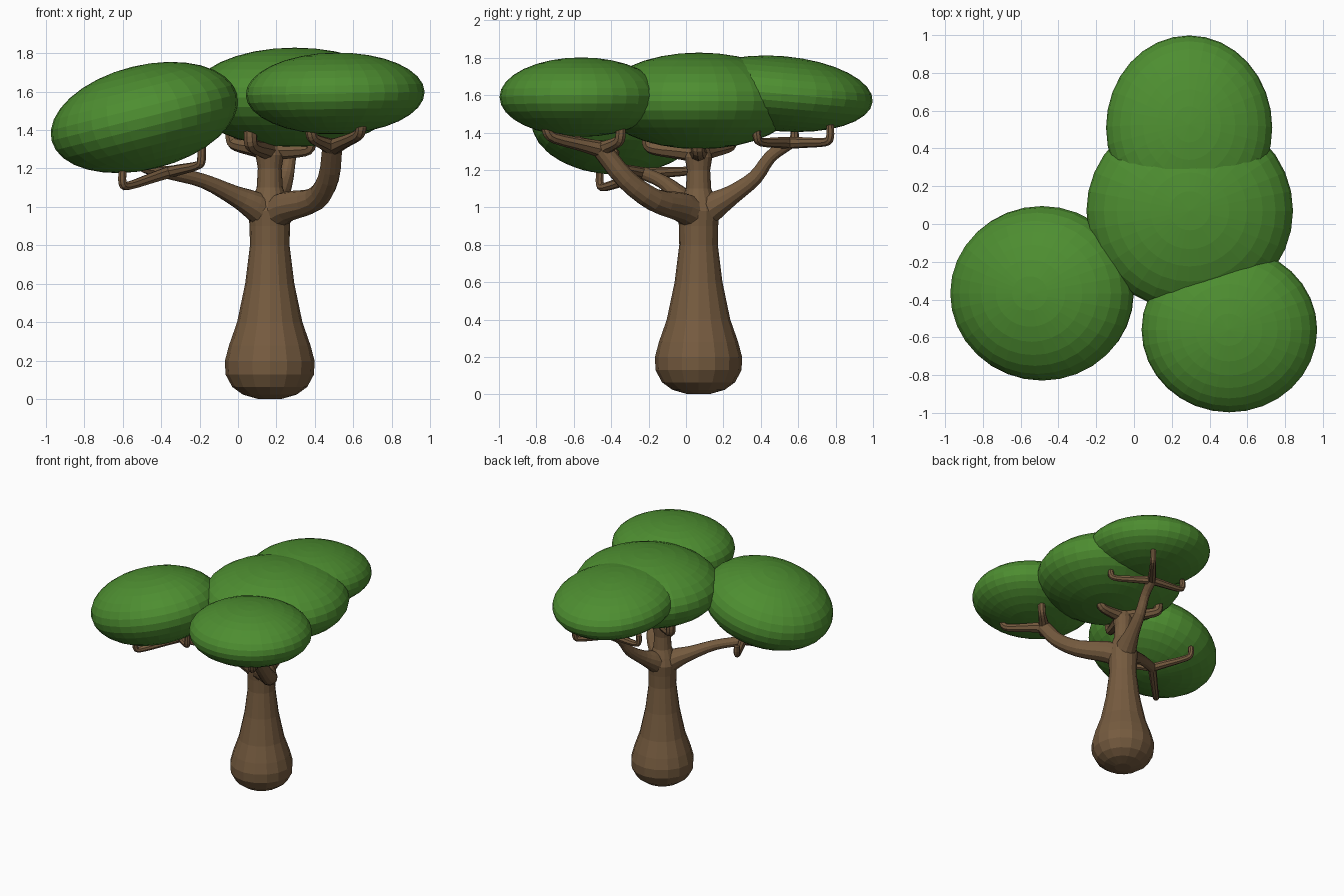
import bpy, bmesh, math
from mathutils import Vector, Euler

if "Cube" in bpy.data.objects:
    bpy.data.objects.remove(bpy.data.objects["Cube"])


def material(name, color):
    m = bpy.data.materials.new(name)
    m.diffuse_color = (*color, 1)
    m.use_nodes = True
    m.node_tree.nodes["Principled BSDF"].inputs["Base Color"].default_value = m.diffuse_color
    return m


BARK = material("bark", (0.18, 0.105, 0.05))
LEAF = material("leaves", (0.075, 0.27, 0.03))


def finish(bm, name, mat):
    bmesh.ops.recalc_face_normals(bm, faces=bm.faces)
    me = bpy.data.meshes.new(name)
    bm.to_mesh(me)
    bm.free()
    ob = bpy.data.objects.new(name, me)
    me.materials.append(mat)
    bpy.context.collection.objects.link(ob)
    return ob


def smooth_path(pts, steps):
    """Catmull-Rom through (x, y, z, radius) points."""
    p = [Vector(q) for q in pts]
    p = [2 * p[0] - p[1]] + p + [2 * p[-1] - p[-2]]
    out = []
    for i in range(1, len(p) - 2):
        a, b, c, d = p[i - 1:i + 3]
        for s in range(steps):
            t = s / steps
            out.append(0.5 * (2 * b + (c - a) * t + (2 * a - 5 * b + 4 * c - d) * t * t
                              + (3 * b - a - 3 * c + d) * t ** 3))
    return out + [p[-2]]


def tube(bm, pts, sides, steps=3):
    """Tapered closed tube along a smoothed path, with a rounded tip."""
    path = smooth_path(pts, steps)
    pos = [Vector(q[:3]) for q in path]
    rad = [q[3] for q in path]
    end = (pos[-1] - pos[-2]).normalized()
    pos.append(pos[-1] + end * rad[-1] * 0.4)
    rad.append(rad[-1] * 0.6)
    n = len(pos)
    side = None
    rings = []
    for i in range(n):
        t = (pos[min(i + 1, n - 1)] - pos[max(i - 1, 0)]).normalized()
        if side is None:
            side = t.orthogonal()
        side = (side - t * side.dot(t)).normalized()
        up = t.cross(side)
        rings.append([bm.verts.new(pos[i] + rad[i] * (
            side * math.cos(2 * math.pi * k / sides) + up * math.sin(2 * math.pi * k / sides)))
            for k in range(sides)])
    for a, b in zip(rings, rings[1:]):
        for k in range(sides):
            j = (k + 1) % sides
            bm.faces.new((a[k], a[j], b[j], b[k]))
    bm.faces.new(rings[0][::-1])
    bm.faces.new(rings[-1])


CX, CY = 0.165, 0.067

# Bulbous trunk, narrowing to a neck and then a central stem
profile = [(0.002, 0.06), (0.025, 0.14), (0.065, 0.195), (0.13, 0.23), (0.2, 0.233),
           (0.28, 0.212), (0.4, 0.17), (0.6, 0.128), (0.8, 0.103), (0.9, 0.105),
           (0.98, 0.112), (1.04, 0.092), (1.1, 0.068), (1.2, 0.062), (1.27, 0.074), (1.31, 0.06)]
bm = bmesh.new()
tube(bm, [(CX, CY, z, r) for z, r in profile], 16, 1)
finish(bm, "trunk", BARK)

# Each limb: main path with radii, then three twigs (elbow x, y, z and tip height)
limbs = {
    "left_branch": (
        [(CX, CY, 0.95, 0.09), (0.08, 0.02, 1.01, 0.075), (-0.02, -0.03, 1.06, 0.053),
         (-0.18, -0.12, 1.135, 0.038), (-0.36, -0.22, 1.18, 0.036)],
        [(-0.6, -0.46, 1.1, 1.19), (-0.5, 0.06, 1.2, 1.28), (-0.19, -0.38, 1.22, 1.34)], 0.023),
    "front_branch": (
        [(CX, CY, 0.95, 0.09), (0.25, -0.02, 1.0, 0.08), (0.4, -0.17, 1.04, 0.062),
         (0.47, -0.32, 1.15, 0.055), (0.49, -0.45, 1.31, 0.052)],
        [(0.64, -0.74, 1.38, 1.43), (0.6, -0.35, 1.36, 1.43), (0.38, -0.6, 1.36, 1.43)], 0.029),
    "back_branch": (
        [(CX, CY, 0.95, 0.09), (0.19, 0.15, 1.01, 0.075), (0.22, 0.25, 1.07, 0.052),
         (0.25, 0.37, 1.16, 0.04), (0.27, 0.45, 1.27, 0.034), (0.29, 0.55, 1.345, 0.036)],
        [(0.46, 0.77, 1.35, 1.44), (0.54, 0.38, 1.35, 1.43), (0.02, 0.58, 1.35, 1.43)], 0.023),
    "centre_branch": (
        [(CX, CY, 1.22, 0.055), (CX, CY, 1.29, 0.06)],
        [(0.37, 0.065, 1.3, 1.4), (0.065, -0.2, 1.32, 1.42), (-0.03, 0.24, 1.33, 1.42)], 0.036),
}
for name, (main, twigs, r) in limbs.items():
    bm = bmesh.new()
    tube(bm, main, 12)
    nx, ny, nz, nr = main[-1]
    for x, y, z, top in twigs:
        node, elbow = Vector((nx, ny, nz)), Vector((x, y, z))
        near, far = node.lerp(elbow, 0.35), node.lerp(elbow, 0.88)
        tube(bm, [(*node, nr * 0.9), (*near, r * 1.25), (*far, r),
                  (x, y, z + 0.025, r), (x, y, top, r * 0.95)], 8)
    finish(bm, name, BARK)

# Flattened leaf canopies: centre, radii, tilt in degrees
canopies = {
    "centre_canopy": ((0.295, 0.07, 1.57), (0.547, 0.53, 0.258), (0, 0)),
    "back_canopy": ((0.292, 0.51, 1.608), (0.44, 0.49, 0.201), (-5, 0)),
    "front_canopy": ((0.505, -0.56, 1.59), (0.465, 0.437, 0.212), (0, -1)),
    "left_canopy": ((-0.487, -0.367, 1.465), (0.497, 0.462, 0.271), (0, -14)),
}
for name, (loc, radii, tilt) in canopies.items():
    bm = bmesh.new()
    bmesh.ops.create_uvsphere(bm, u_segments=32, v_segments=16, radius=1)
    rot = Euler((math.radians(tilt[0]), math.radians(tilt[1]), 0))
    for v in bm.verts:
        p = Vector([c * s for c, s in zip(v.co, radii)])
        p.rotate(rot)
        v.co = p + Vector(loc)
    finish(bm, name, LEAF)
